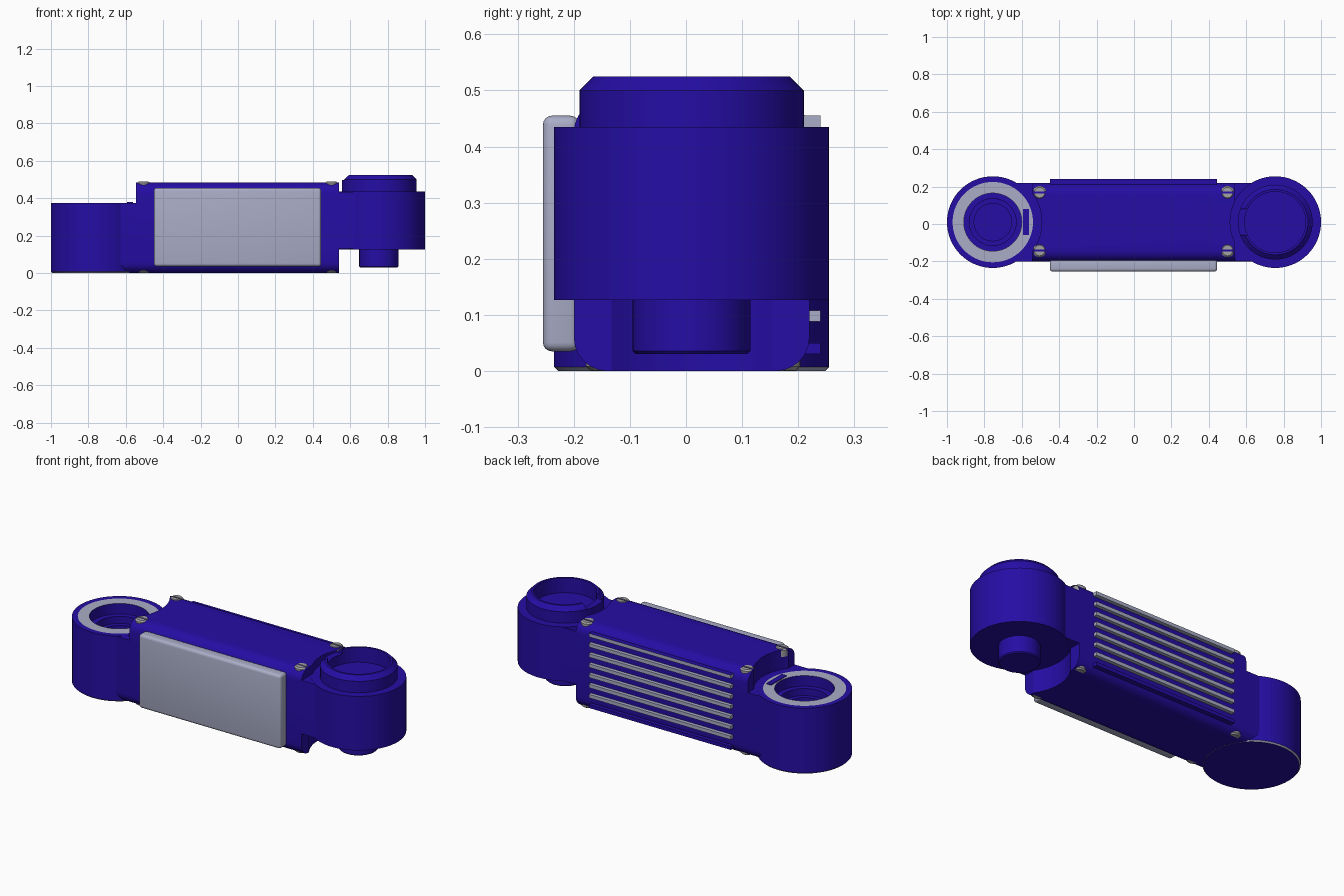
import bpy, bmesh, math
from mathutils import Matrix, Vector

if "Cube" in bpy.data.objects:
    bpy.data.objects.remove(bpy.data.objects["Cube"])

CY = 0.01          # y of the arm's axis
END = 0.755        # distance of each joint from the middle


def material(name, rgb):
    m = bpy.data.materials.new(name)
    m.diffuse_color = (*rgb, 1)
    m.use_nodes = True
    m.node_tree.nodes["Principled BSDF"].inputs["Base Color"].default_value = m.diffuse_color
    return m


blue = material("deep blue", (0.018, 0.004, 0.37))
pale = material("pale grey", (0.40, 0.42, 0.57))
steel = material("screw grey", (0.36, 0.36, 0.38))


def finish(name, bm, mats):
    bmesh.ops.recalc_face_normals(bm, faces=bm.faces[:])
    me = bpy.data.meshes.new(name)
    bm.to_mesh(me)
    bm.free()
    ob = bpy.data.objects.new(name, me)
    bpy.context.collection.objects.link(ob)
    for m in mats:
        me.materials.append(m)
    return ob


def activate(ob):
    bpy.ops.object.select_all(action='DESELECT')
    ob.select_set(True)
    bpy.context.view_layer.objects.active = ob


def smooth(ob):
    activate(ob)
    bpy.ops.object.shade_smooth_by_angle(angle=math.radians(30))


def box(name, lo, hi, mats):
    bm = bmesh.new()
    lo, hi = Vector(lo), Vector(hi)
    bmesh.ops.create_cube(bm, size=1, matrix=Matrix.Translation((lo + hi) / 2)
                          @ Matrix.Diagonal((*(hi - lo), 1)))
    return finish(name, bm, mats)


def lathe(name, x, y, profile, mats, accents=(), n=64):
    """Turn an (r, z) profile; accents lists segments using material 1."""
    bm = bmesh.new()
    rings = []
    for r, z in profile:
        if r == 0:
            rings.append([bm.verts.new((x, y, z))] * n)
        else:
            rings.append([bm.verts.new((x + r * math.cos(2 * math.pi * i / n),
                                        y + r * math.sin(2 * math.pi * i / n), z))
                          for i in range(n)])
    for s, (a, b) in enumerate(zip(rings, rings[1:])):
        for i in range(n):
            j = (i + 1) % n
            f = bm.faces.new(dict.fromkeys((a[i], a[j], b[j], b[i])))
            f.material_index = 1 if s in accents else 0
    return finish(name, bm, mats)


def drum(x, r, z0, z1):
    return lathe("cutter", x, CY, [(0, z0), (r, z0), (r, z1), (0, z1)], [blue])


def cut(ob, cutters):
    for c in cutters:
        mod = ob.modifiers.new("cut", 'BOOLEAN')
        mod.operation, mod.object, mod.solver = 'DIFFERENCE', c, 'EXACT'
        activate(ob)
        bpy.ops.object.modifier_apply(modifier=mod.name)
    for c in set(cutters):
        bpy.data.objects.remove(c)


def bevel(ob, width, segments):
    mod = ob.modifiers.new("round", 'BEVEL')
    mod.width, mod.segments = width, segments
    activate(ob)
    bpy.ops.object.modifier_apply(modifier=mod.name)


# Main housing: rounded section swept along x, necked to meet both joints
bm = bmesh.new()
R, y0, y1, z0, z1 = 0.06, -0.20, 0.22, 0.0, 0.485
section = []
for k, (cy, cz) in enumerate(((y1 - R, z1 - R), (y0 + R, z1 - R),
                              (y0 + R, z0 + R), (y1 - R, z0 + R))):
    for s in range(7):
        a = math.radians(90 * k + 15 * s)
        section.append((cy + R * math.cos(a), cz + R * math.sin(a)))
face = bm.faces.new([bm.verts.new((-END, y, z)) for y, z in section])
ext = bmesh.ops.extrude_face_region(bm, geom=[face])["geom"]
bmesh.ops.translate(bm, vec=(2 * END, 0, 0),
                    verts=[v for v in ext if isinstance(v, bmesh.types.BMVert)])
housing = finish("main_housing", bm, [blue])
cut(housing, [
    drum(-END, 0.240, -0.1, 0.6), drum(-END, 0.262, 0.374, 0.61),
    drum(END, 0.241, -0.1, 0.6), drum(END, 0.258, -0.11, 0.13),
    box("cutter", (-1.2, -0.5, 0.374), (-0.545, 0.5, 0.7), [blue]),
    box("cutter", (0.54, -0.5, 0.434), (1.2, 0.5, 0.7), [blue]),
    box("cutter", (0.54, -0.5, -0.2), (1.2, 0.5, 0.13), [blue]),
])
smooth(housing)

# Socket joint with a pale face ring and a stepped bore
socket = lathe("socket_joint", -END, CY,
               [(0, 0), (0.238, 0), (0.245, 0.007), (0.245, 0.375), (0.215, 0.375),
                (0.155, 0.375), (0.155, 0.315), (0.125, 0.315), (0.125, 0.275),
                (0.10, 0.275), (0.10, 0.21), (0, 0.21)],
               [blue, pale], accents=(1, 4))
smooth(socket)
box("socket_key", (-0.593, CY - 0.07, 0.37), (-0.562, CY + 0.07, 0.379), [blue])

# Plug joint with a chamfered hollow collar
plug = lathe("plug_joint", END, CY,
             [(0, 0.44), (0.163, 0.44), (0.163, 0.525), (0.175, 0.525),
              (0.20, 0.50), (0.20, 0.435), (0.245, 0.435), (0.245, 0.127),
              (0, 0.127)], [blue])
cut(plug, [box("cutter", (0.5, CY - 0.07, 0.497), (0.605, CY + 0.07, 0.6), [blue])])
smooth(plug)

# Peg under the plug joint
smooth(lathe("plug_peg", 0.753, CY,
             [(0, 0.14), (0.105, 0.14), (0.105, 0.036), (0.099, 0.03), (0, 0.03)],
             [blue]))

# Cover panel on the front
panel = box("cover_panel", (-0.45, -0.255, 0.035), (0.445, -0.19, 0.455), [pale])
bevel(panel, 0.016, 4)
smooth(panel)

# Cooling fins on the back: lowest one blue, topmost with a blue upper face
for i in range(8):
    z = 0.04 + i * 0.0579
    fin = box("cooling_fin_%d" % (i + 1), (-0.45, 0.20, z - 0.01),
              (0.445, 0.24, z + 0.01), [pale if i else blue, blue])
    if i == 7:
        for p in fin.data.polygons:
            p.material_index = 1 if p.normal.z > 0.5 else 0

# Slotted screws at the four corners, top and bottom
for x in (-0.505, 0.50):
    for y in (CY - 0.152, CY + 0.158):
        for side, za, zb in (("upper", 0.445, 0.488), ("lower", 0.04, 0.001)):
            d = 0.007 if zb > za else -0.007
            screw = lathe(side + "_screw", x, y,
                          [(0, za), (0.036, za), (0.036, zb - d), (0.028, zb), (0, zb)],
                          [steel], n=24)
            cut(screw, [box("cutter", (x - 0.06, y - 0.005, zb - 0.012),
                            (x + 0.06, y + 0.005, zb + 0.012), [steel])])
            smooth(screw)
